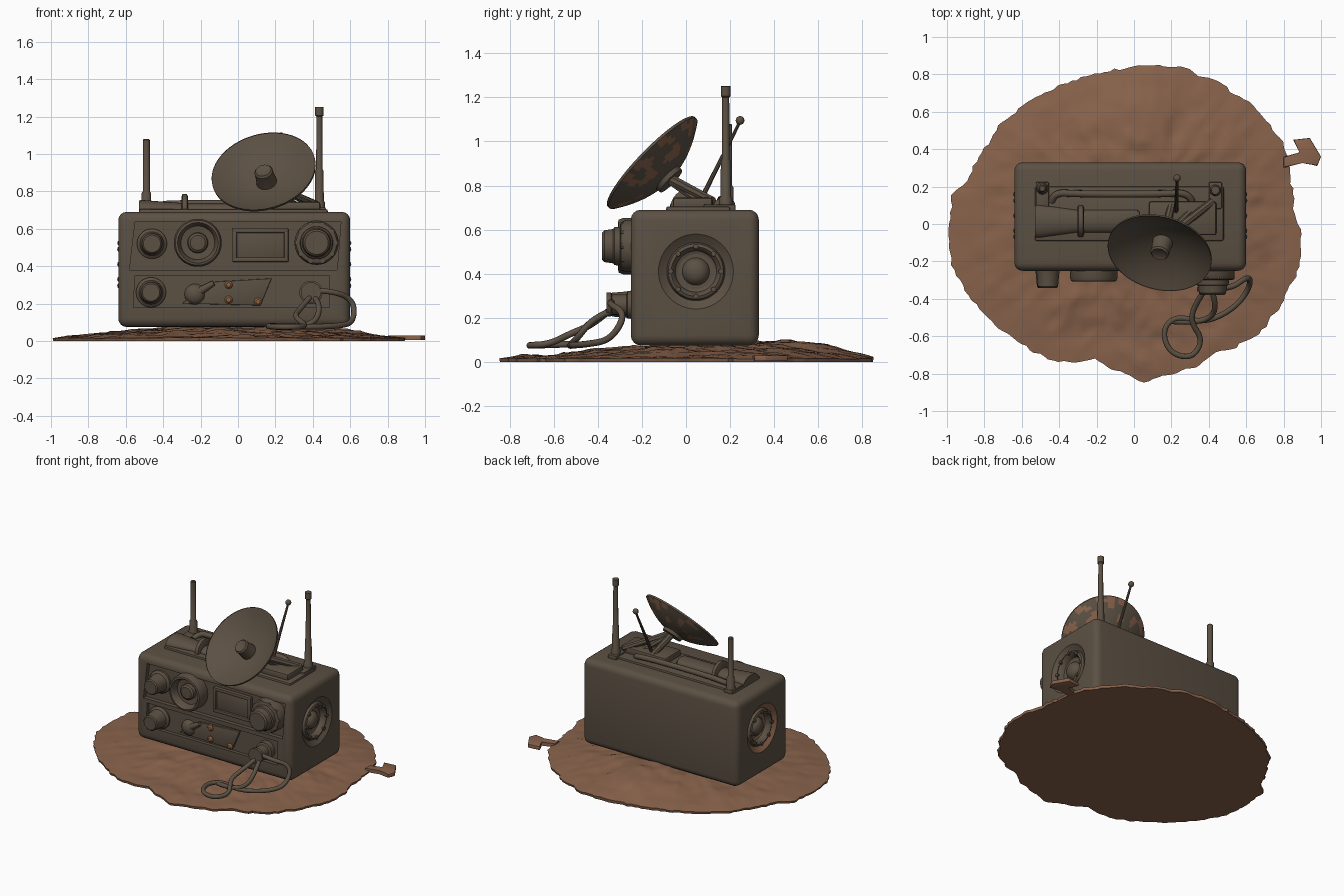
import bpy, bmesh, math, random
from mathutils import Vector, noise

if "Cube" in bpy.data.objects:
    bpy.data.objects.remove(bpy.data.objects["Cube"])

random.seed(4)


def material(name, rgb):
    m = bpy.data.materials.new(name)
    m.diffuse_color = (*rgb, 1)
    m.use_nodes = True
    m.node_tree.nodes["Principled BSDF"].inputs["Base Color"].default_value = m.diffuse_color
    return m


BODY = material("drab brown metal", (0.105, 0.080, 0.056))
SOIL = material("brown soil", (0.245, 0.122, 0.070))
RUST = material("rust orange", (0.27, 0.115, 0.05))


def finish(name, bm, mats, loc=(0, 0, 0), angle=35):
    bmesh.ops.remove_doubles(bm, verts=bm.verts, dist=1e-5)
    bmesh.ops.recalc_face_normals(bm, faces=bm.faces)
    me = bpy.data.meshes.new(name)
    bm.to_mesh(me)
    bm.free()
    ob = bpy.data.objects.new(name, me)
    bpy.context.collection.objects.link(ob)
    ob.location = loc
    for m in mats:
        me.materials.append(m)
    bpy.ops.object.select_all(action='DESELECT')
    ob.select_set(True)
    bpy.context.view_layer.objects.active = ob
    bpy.ops.object.shade_smooth_by_angle(angle=math.radians(angle))
    return ob


def lathe(name, profile, loc, axis=(0, 0, 1), mats=(BODY,), n=40, scale=(1, 1, 1)):
    """Spin (radius, height) points around an axis."""
    bm = bmesh.new()
    q = Vector(axis).to_track_quat('Z', 'Y')
    rows = []
    for r, h in profile:
        row = []
        for i in range(n):
            a = math.tau * i / n
            v = q @ Vector((r * math.cos(a), r * math.sin(a), h))
            row.append(bm.verts.new([c * s for c, s in zip(v, scale)]))
        rows.append(row)
    for a, b in zip(rows, rows[1:]):
        for i in range(n):
            j = (i + 1) % n
            bm.faces.new((a[i], a[j], b[j], b[i]))
    for row, (r, h) in ((rows[0], profile[0]), (rows[-1], profile[-1])):
        if r > 0:
            bm.faces.new(row)
    return finish(name, bm, mats, loc)


def prism(name, pts, lo, hi, axis='y', mat=BODY, bevel=0.0):
    """Extrude a flat outline along y (outline in x,z) or z (outline in x,y)."""
    bm = bmesh.new()
    f = (lambda p, d: (p[0], d, p[1])) if axis == 'y' else (lambda p, d: (p[0], p[1], d))
    a = [bm.verts.new(f(p, lo)) for p in pts]
    b = [bm.verts.new(f(p, hi)) for p in pts]
    bm.faces.new(a)
    bm.faces.new(b)
    for i in range(len(pts)):
        j = (i + 1) % len(pts)
        bm.faces.new((a[i], a[j], b[j], b[i]))
    if bevel:
        bmesh.ops.bevel(bm, geom=bm.edges[:], offset=bevel, segments=4 if bevel > 0.03 else 2,
                        profile=0.5, affect='EDGES')
    return finish(name, bm, [mat])


def box(name, x0, x1, y0, y1, z0, z1, bevel=0.006):
    return prism(name, [(x0, z0), (x1, z0), (x1, z1), (x0, z1)], y0, y1, bevel=bevel)


def tube(name, pts, r, mat=BODY):
    cu = bpy.data.curves.new(name, 'CURVE')
    cu.dimensions = '3D'
    cu.bevel_depth, cu.bevel_resolution, cu.use_fill_caps = r, 3, True
    sp = cu.splines.new('NURBS')
    sp.points.add(len(pts) - 1)
    for p, c in zip(sp.points, pts):
        p.co = (*c, 1)
    sp.use_endpoint_u, sp.order_u, sp.resolution_u = True, 3, 8
    ob = bpy.data.objects.new(name, cu)
    bpy.context.collection.objects.link(ob)
    cu.materials.append(mat)
    bpy.ops.object.select_all(action='DESELECT')
    ob.select_set(True)
    bpy.context.view_layer.objects.active = ob
    bpy.ops.object.convert(target='MESH')
    bpy.ops.object.shade_smooth_by_angle(angle=math.radians(40))


def rod(name, a, b, r0, r1, n=16):
    d = Vector(b) - Vector(a)
    lathe(name, [(r0, 0), (r1, d.length)], a, d, n=n)


# Ragged soil patch
OUTLINE = [(0.1, 0.85), (0.35, 0.8), (0.6, 0.66), (0.8, 0.42), (0.85, 0.1), (0.89, -0.2), (0.8, -0.4),
           (0.65, -0.6), (0.45, -0.69), (0.25, -0.79), (0.05, -0.84), (-0.06, -0.8), (-0.2, -0.72),
           (-0.45, -0.73), (-0.65, -0.6), (-0.87, -0.4), (-0.98, -0.2), (-0.97, 0.15), (-0.88, 0.25),
           (-0.73, 0.5), (-0.55, 0.66), (-0.35, 0.76), (-0.15, 0.81)]
polar = sorted((math.atan2(y, x) % math.tau, math.hypot(x, y)) for x, y in OUTLINE)
polar = [(polar[-1][0] - math.tau, polar[-1][1])] + polar + [(polar[0][0] + math.tau, polar[0][1])]


def edge_radius(a):
    for (a0, r0), (a1, r1) in zip(polar, polar[1:]):
        if a0 <= a <= a1:
            return r0 + (r1 - r0) * (a - a0) / (a1 - a0)


bm = bmesh.new()
N, RINGS = 200, 26
rows = []
for k in range(RINGS + 1):
    u = k / RINGS
    row = []
    for i in range(N):
        a = math.tau * i / N
        p = Vector((math.cos(a), math.sin(a), 0))
        R = edge_radius(a) + 0.018 * noise.noise(p * 9) + 0.012 * noise.noise(p * 26)
        p = p * R * u
        h = 0.016 + (1 - u * u) * (0.062 + 0.035 * p.y)
        h += 0.03 * math.exp(-((p.x * 1.3) ** 2 + (p.y - 0.55) ** 2) * 18)
        h += (0.016 * noise.noise(p * 6) + 0.010 * noise.noise(p * 17)) * min(1, (1 - u) * 4 + 0.25)
        row.append(bm.verts.new((p.x, p.y, max(h, 0.012))))
    rows.append(row)
rows.append([bm.verts.new((v.co.x * 0.995, v.co.y * 0.995, 0.0)) for v in rows[-1]])
for a, b in zip(rows, rows[1:]):
    for i in range(N):
        bm.faces.new((a[i], a[(i + 1) % N], b[(i + 1) % N], b[i]))
bm.faces.new(rows[-1])
finish("soil_patch", bm, [SOIL], angle=40)
prism("soil_chip", [(0.8, 0.30), (0.9, 0.33), (0.98, 0.31), (1.0, 0.36), (0.94, 0.46), (0.85, 0.45),
                    (0.89, 0.38), (0.8, 0.36)], 0.004, 0.03, 'z', SOIL, 0.004)

# Rounded case with cut front panels and side bowls
case = box("case", -0.64, 0.60, -0.25, 0.33, 0.075, 0.69, 0.045)
SY, SZ = 0.045, 0.41
cutters = [prism("cut_upper", [(-0.58, 0.38), (0.53, 0.38), (0.55, 0.635), (-0.55, 0.635)], -0.4, -0.22),
           prism("cut_lower", [(-0.56, 0.18), (0.49, 0.18), (0.49, 0.35), (-0.55, 0.35)], -0.4, -0.225)]
ball = [(0.271 * math.sin(math.pi * i / 32), -0.271 * math.cos(math.pi * i / 32)) for i in range(33)]
for x in (-0.64 - 0.211, 0.60 + 0.211):
    cutters.append(lathe("cut_bowl", ball, (x, SY, SZ), (1, 0, 0), n=48))
for c in cutters:
    c.hide_render = True
    mod = case.modifiers.new("cut", 'BOOLEAN')
    mod.operation, mod.solver, mod.object = 'DIFFERENCE', 'EXACT', c
    bpy.context.view_layer.objects.active = case
    bpy.ops.object.modifier_apply(modifier=mod.name)
    bpy.data.objects.remove(c)
case.data.materials.clear()
case.data.materials.append(BODY)
case.data.materials.append(SOIL)
for f in case.data.polygons:  # dirty left bowl
    c = f.center
    f.material_index = int(-0.638 < c.x < -0.57 and math.hypot(c.y - SY, c.z - SZ) < 0.172)
bpy.ops.object.select_all(action='DESELECT')
case.select_set(True)
bpy.ops.object.shade_smooth_by_angle(angle=math.radians(35))

# Side speakers, one on each end
speaker = [(0, 0.052), (0.025, 0.05), (0.045, 0.04), (0.06, 0.02), (0.062, 0.012), (0.092, 0.012), (0.1, 0.045),
           (0.112, 0.056), (0.125, 0.05), (0.132, 0.035), (0.134, 0)]
for s, x in ((-1, -0.58), (1, 0.54)):
    lathe("speaker", speaker, (x, SY, SZ), (s, 0, 0), n=48)
    for i in range(8):
        a = math.tau * i / 8
        lathe("speaker_bolt", [(0.012, 0), (0.012, 0.062), (0, 0.066)],
              (x, SY + 0.114 * math.cos(a), SZ + 0.114 * math.sin(a)), (s, 0, 0), n=10)


# Front dials and knobs
def front(name, x, z, profile, mat=BODY, n=40):
    lathe(name, profile, (x, -0.215, z), (0, -1, 0), (mat,), n)


small = [(0.08, 0), (0.08, 0.02), (0.064, 0.032), (0.06, 0.05), (0.054, 0.12), (0.046, 0.128), (0, 0.128)]
front("upper_left_knob", -0.46, 0.52, small)
front("lower_left_knob", -0.465, 0.26, small)
front("dial_ring", -0.215, 0.525, [(0.128, 0), (0.128, 0.07), (0.12, 0.09), (0.108, 0.093), (0.098, 0.08),
      (0.09, 0.04), (0.055, 0.035), (0.052, 0.06), (0.04, 0.07), (0, 0.072)], n=48)
front("large_knob", 0.42, 0.525, [(0.118, 0), (0.118, 0.06), (0.108, 0.08), (0.088, 0.085), (0.086, 0.11),
      (0.078, 0.115), (0.072, 0.155), (0.062, 0.165), (0, 0.165)], n=48)
front("jack_socket", 0.39, 0.26, [(0.062, 0), (0.062, 0.05), (0.046, 0.055), (0.046, 0.12), (0.054, 0.125),
      (0.054, 0.145), (0, 0.145)])
front("lever_hub", -0.23, 0.25, [(0.058, 0), (0.052, 0.025), (0.035, 0.042), (0, 0.05)])
rod("lever_arm", (-0.23, -0.235, 0.25), (-0.13, -0.245, 0.31), 0.026, 0.014)
for i in range(10):  # grips round the large knob
    a = math.tau * i / 10
    front("knob_grip", 0.42 + 0.1 * math.cos(a), 0.525 + 0.1 * math.sin(a), [(0.016, 0), (0.016, 0.08), (0, 0.085)], n=10)
for x, z in ((-0.05, 0.30), (-0.05, 0.22), (0.107, 0.21)):
    front("rust_button", x, z, [(0.021, 0), (0.021, 0.03), (0.012, 0.04), (0, 0.042)], RUST, 16)
prism("switch_plate", [(-0.15, 0.315), (0.18, 0.335), (0.12, 0.19), (-0.3, 0.2)], -0.24, -0.22, bevel=0.004)
for z, dx in ((0.435, 0), (0.59, 0)):
    box("screen_frame", -0.03, 0.27, -0.245, -0.21, z - 0.012, z + 0.012)
for x in (-0.018, 0.258):
    box("screen_frame", x - 0.012, x + 0.012, -0.245, -0.21, 0.425, 0.60)
box("screen", -0.01, 0.25, -0.23, -0.21, 0.44, 0.585)

# Looped cable
tube("cable", [(0.39, -0.33, 0.27), (0.5, -0.36, 0.27), (0.62, -0.27, 0.22), (0.62, -0.34, 0.1), (0.54, -0.45, 0.08),
               (0.38, -0.53, 0.075), (0.22, -0.49, 0.08), (0.15, -0.57, 0.08), (0.19, -0.69, 0.075),
               (0.31, -0.72, 0.075), (0.37, -0.62, 0.08), (0.30, -0.52, 0.13), (0.33, -0.42, 0.17),
               (0.39, -0.34, 0.24)], 0.015)
tube("inner_cable", [(0.41, -0.34, 0.23), (0.44, -0.42, 0.2), (0.42, -0.5, 0.1), (0.3, -0.53, 0.07),
                     (0.2, -0.52, 0.075)], 0.015)

# Top deck, horn and folded handle
box("top_deck", -0.53, 0.48, -0.09, 0.2, 0.67, 0.705, 0.01)
lathe("horn", [(0.085, -0.25), (0.088, -0.23), (0.06, -0.03), (0.06, 0.3), (0.05, 0.31)], (-0.28, 0.015, 0.705),
      (1, 0, 0), scale=(1, 1, 0.55))
lathe("horn_collar", [(0.07, -0.018), (0.085, -0.012), (0.085, 0.012), (0.07, 0.018)], (-0.285, 0.015, 0.7), (1, 0, 0))
tube("handle", [(-0.44, 0.12, 0.70), (-0.43, 0.17, 0.73), (-0.3, 0.16, 0.735), (0.15, 0.16, 0.735),
                (0.29, 0.17, 0.73), (0.31, 0.12, 0.70)], 0.019)
box("dish_base", 0.08, 0.44, -0.06, 0.12, 0.69, 0.745, 0.012)

# Dish with dirt patches behind
axis = Vector((-0.2, -0.70, 0.68)).normalized()
centre = Vector((0.137, -0.155, 0.905))
R = 0.283
inner = [(R * i / 8, -0.085 * (1 - (i / 8) ** 2)) for i in range(9)]
outer = [(R * i / 16, -0.102 * (1 - (i / 16) ** 2) - 0.008) for i in range(16, -1, -1)]
dish = lathe("dish", inner + [(R, 0.004)] + outer, centre, axis, (BODY, SOIL), 64)
for f in dish.data.polygons:
    f.material_index = int(f.normal.dot(axis) < -0.3 and noise.noise(f.center * 14) > 0.2)
lathe("dish_hub", [(0.056, -0.09), (0.05, -0.03), (0.05, 0.0), (0.042, 0.01), (0.03, 0.004), (0, 0.004)], centre, axis)
back = centre - axis * 0.1
lathe("dish_mount", [(0.075, 0.01), (0.07, -0.025), (0, -0.03)], back, axis)
for x, y in ((0.42, 0.12), (0.2, 0.10), (0.3, 0.06)):
    rod("dish_arm", back, (x, y, 0.73), 0.024, 0.02, 8)

# Antennas
lathe("left_antenna", [(0.032, 0), (0.032, 0.03), (0.026, 0.04), (0.026, 0.1), (0.019, 0.11), (0.019, 0.385),
                       (0.014, 0.39), (0, 0.39)], (-0.49, 0.19, 0.69), n=20)
lathe("right_antenna", [(0.03, 0), (0.03, 0.05), (0.024, 0.06), (0.022, 0.22), (0.017, 0.23), (0.016, 0.51),
                        (0.022, 0.515), (0.022, 0.56), (0, 0.562)], (0.435, 0.18, 0.69), n=20)
for x in (-0.49, 0.435):
    box("antenna_foot", x - 0.035, x + 0.035, 0.08, 0.225, 0.68, 0.715, 0.008)
rod("thin_aerial", (0.225, 0.07, 0.74), (0.23, 0.245, 1.09), 0.012, 0.007, 10)
lathe("aerial_tip", [(0.02 * math.sin(math.pi * i / 8), -0.02 * math.cos(math.pi * i / 8)) for i in range(9)],
      (0.23, 0.245, 1.095), n=16)
